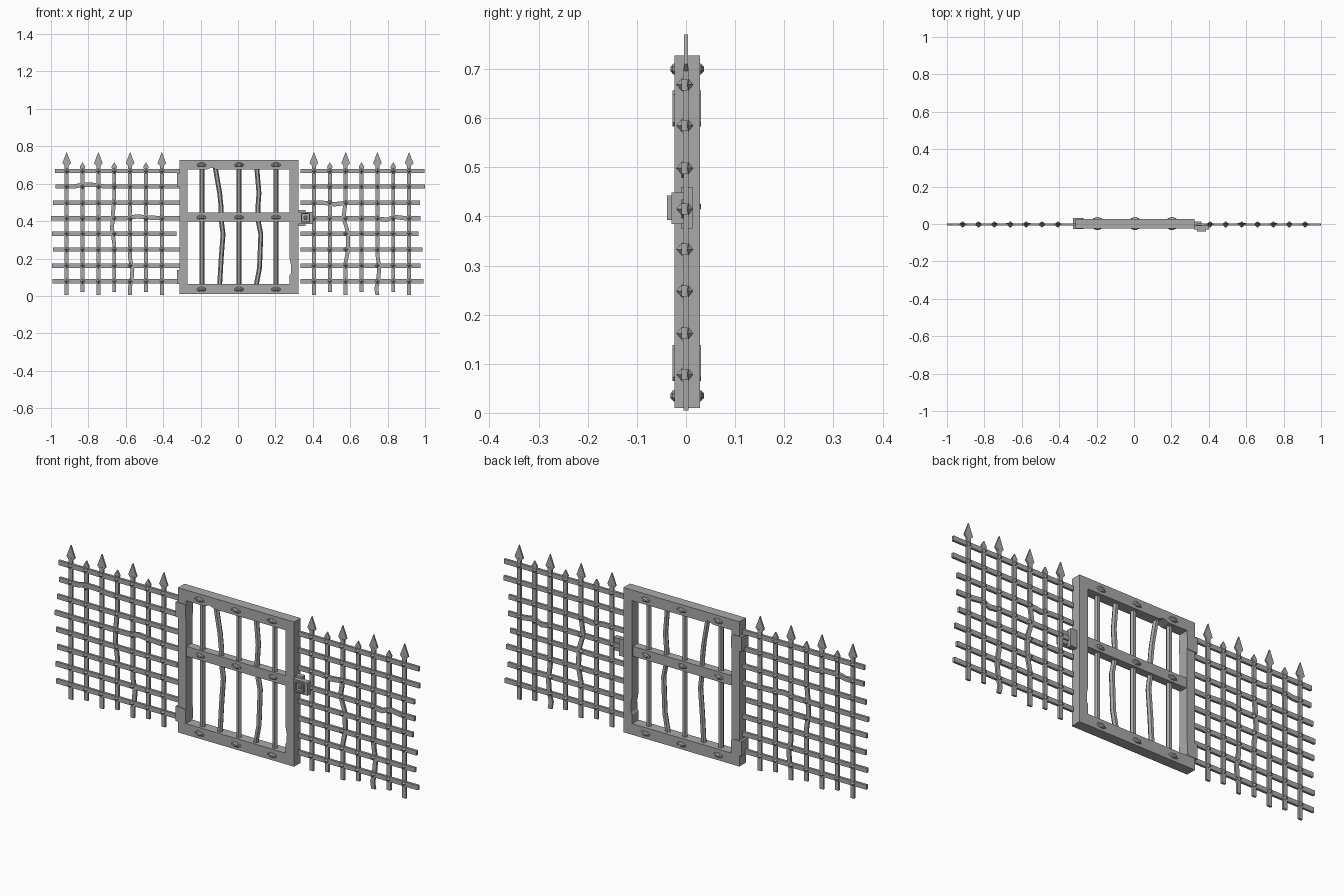
import bpy, bmesh, math, random
from mathutils import Vector, Matrix

random.seed(4)
cube = bpy.data.objects.get("Cube")
if cube:
    bpy.data.objects.remove(cube, do_unlink=True)

iron = bpy.data.materials.new("grey_iron")
iron.use_nodes = True
GREY = (0.4, 0.4, 0.4, 1)
iron.diffuse_color = GREY
iron.node_tree.nodes["Principled BSDF"].inputs["Base Color"].default_value = GREY


def finish(name, bm):
    bmesh.ops.recalc_face_normals(bm, faces=bm.faces)
    mesh = bpy.data.meshes.new(name)
    bm.to_mesh(mesh)
    bm.free()
    mesh.materials.append(iron)
    obj = bpy.data.objects.new(name, mesh)
    bpy.context.collection.objects.link(obj)
    return obj


def plate(bm, outline, y0, y1):
    """Solid with an outline in x, z between two depths."""
    face = bm.faces.new([bm.verts.new((x, y0, z)) for x, z in outline])
    out = bmesh.ops.extrude_face_region(bm, geom=[face])
    verts = [g for g in out["geom"] if isinstance(g, bmesh.types.BMVert)]
    bmesh.ops.translate(bm, verts=verts, vec=(0, y1 - y0, 0))


def box(bm, x0, x1, y0, y1, z0, z1):
    plate(bm, [(x0, z0), (x1, z0), (x1, z1), (x0, z1)], y0, y1)


def strip(bm, path, half, y0, y1, upright):
    """Flat bar following a path, offset sideways by half its width."""
    d = Vector((half, 0)) if upright else Vector((0, half))
    pts = [Vector(p) for p in path]
    plate(bm, [p - d for p in pts] + [p + d for p in reversed(pts)], y0, y1)


def cone(bm, x, y, z, r0, r1, depth, sides, sy, squash=1.0, turn=0.0):
    """Cone or stud pointing along y (sy = -1 front, 1 back)."""
    m = (Matrix.Translation((x, y + sy * depth / 2, z))
         @ Matrix.Diagonal((1, 1, squash, 1))
         @ Matrix.Rotation(-sy * math.pi / 2, 4, 'X')
         @ Matrix.Rotation(turn, 4, 'Z'))
    bmesh.ops.create_cone(bm, cap_ends=True, segments=sides, radius1=r0,
                          radius2=r1, depth=depth, matrix=m)


ROWS = [0.078, 0.162, 0.248, 0.333, 0.415, 0.498, 0.585, 0.668]
COLS = [-0.916 + 0.0848 * i for i in range(7)]

# Bends as (height, sideways shift), keyed by column
BENDS = {
    "left": {3: [(0.52, 0), (0.43, -0.008), (0.36, -0.012), (0.28, 0)],
             4: [(0.2, 0), (0.14, 0.012), (0.09, 0.008), (0.05, 0)]},
    "right": {2: [(0.5, 0), (0.42, -0.012), (0.34, 0.012), (0.25, 0.014), (0.18, 0)],
              4: [(0.22, 0), (0.15, 0.01), (0.08, 0.004), (0.04, -0.006)]},
}
# Row bends as (distance along, height shift)
DIPS = {
    "left": {6: [(0.1, 0), (0.15, 0.01), (0.22, 0.008), (0.26, 0)],
             4: [(0.4, 0), (0.46, 0.01), (0.52, 0.004), (0.6, 0)]},
    "right": {5: [(0.12, 0), (0.18, -0.008), (0.25, 0)],
              4: [(0.4, 0), (0.46, -0.008), (0.5, 0.008), (0.56, 0)]},
}

for side, shift in (("left", 0.0), ("right", 1.322)):
    label = "right" if side == "left" else "left"
    # Upright bars with flat spear points
    bm = bmesh.new()
    for i, cx in enumerate(COLS):
        x, tall = cx + shift, i % 2 == 0
        foot, neck, tip, w = (0.005, 0.705, 0.77, 0.023) if tall else (0.022, 0.685, 0.715, 0.015)
        path = [(x, neck)] + [(x + dx, z) for z, dx in BENDS[side].get(i, [])] + [(x, foot)]
        strip(bm, path, 0.0105, -0.005, 0.005, True)
        plate(bm, [(x - w, neck + 0.005), (x - 0.01, neck - 0.01), (x + 0.01, neck - 0.01),
                   (x + w, neck + 0.005), (x, tip)], -0.004, 0.004)
    finish(label + "_fence_uprights", bm)

    # Cross bars with uneven ends
    bm = bmesh.new()
    for j, z in enumerate(ROWS):
        if side == "left":
            x0, x1 = -0.985 + random.uniform(-0.012, 0.01), -0.31
            if j == 3:
                x1 = -0.328
        else:
            x0, x1 = 0.335, 0.99 + random.uniform(-0.02, 0.01)
            if j == 3:
                x1 = 0.965
        if j == 4 and side == "left":
            x0 = -1.0
        if j == 6 and side == "right":
            x1 = 1.0
        path = [(x0, z)] + [(x0 + dx, z + dz) for dx, dz in DIPS[side].get(j, [])] + [(x1, z)]
        strip(bm, path, 0.0115, -0.009, 0.003, False)
    finish(label + "_fence_cross_bars", bm)

    # Pyramid studs where the bars cross
    bm = bmesh.new()
    for cx in COLS:
        for z in ROWS:
            cone(bm, cx + shift, -0.007, z, 0.015, 0.0, 0.013, 4, -1)
            cone(bm, cx + shift, 0.003, z, 0.015, 0.0, 0.012, 4, 1)
    finish(label + "_fence_studs", bm)

# Gate frame, with worn inner edges on the top rail and one stile
F, B = -0.023, 0.028
bm = bmesh.new()
box(bm, -0.313, -0.27, F, B, 0.01, 0.728)
plate(bm, [(0.324, 0.01), (0.324, 0.728), (0.276, 0.728), (0.276, 0.2),
           (0.284, 0.16), (0.282, 0.12), (0.276, 0.11), (0.276, 0.01)], F, B)
plate(bm, [(-0.27, 0.728), (-0.27, 0.675), (-0.17, 0.675), (-0.14, 0.686),
           (-0.115, 0.675), (0.276, 0.675), (0.276, 0.728)], F, B)
box(bm, -0.27, 0.276, F, B, 0.01, 0.065)
finish("gate_frame", bm)

# Middle rail
bm = bmesh.new()
box(bm, -0.27, 0.278, -0.018, 0.022, 0.397, 0.446)
finish("gate_middle_rail", bm)

# Gate bars: straight ones and two that are bent
S = 0.013
bars = {
    "gate_bar_1": [(-0.193, 0.06), (-0.193, 0.69)],
    "gate_bar_2": [(-0.098, 0.06), (-0.09, 0.2), (-0.08, 0.33), (-0.09, 0.41),
                   (-0.09, 0.47), (-0.098, 0.55), (-0.112, 0.63), (-0.122, 0.69)],
    "gate_bar_3": [(0.005, 0.06), (0.005, 0.69)],
    "gate_bar_4": [(0.098, 0.06), (0.115, 0.15), (0.122, 0.33), (0.106, 0.41),
                   (0.106, 0.47), (0.112, 0.55), (0.1, 0.69)],
    "gate_bar_5": [(0.203, 0.06), (0.203, 0.69)],
}
for name, path in bars.items():
    bm = bmesh.new()
    rings = [[bm.verts.new((x + S * math.cos(a * math.pi / 3), S * math.sin(a * math.pi / 3), z))
              for a in range(6)] for x, z in path]
    for lo, hi in zip(rings, rings[1:]):
        for a in range(6):
            bm.faces.new([lo[a], lo[(a + 1) % 6], hi[(a + 1) % 6], hi[a]])
    bm.faces.new(rings[0])
    bm.faces.new(rings[-1])
    finish(name, bm)

# Oval rivets on both sides of the three rails
bm = bmesh.new()
for x in (-0.195, 0.005, 0.203):
    for z, front, back in ((0.7, F, B), (0.42, -0.018, 0.022), (0.035, F, B)):
        for y, sy in ((front, -1), (back, 1)):
            cone(bm, x, y, z, 0.026, 0.022, 0.004, 8, sy, 0.5, math.pi / 8)
            cone(bm, x, y + sy * 0.004, z, 0.018, 0.009, 0.005, 8, sy, 0.55, math.pi / 8)
finish("gate_rivets", bm)

# Hinge straps wrapped round the stile
for name, z0, z1 in (("upper_hinge", 0.583, 0.656), ("lower_hinge", 0.065, 0.138)):
    bm = bmesh.new()
    c = 0.008
    plate(bm, [(-0.325, z0), (-0.278, z0), (-0.27, z0 + c), (-0.27, z1 - c),
               (-0.278, z1), (-0.325, z1)], -0.027, 0.031)
    finish(name, bm)

# Latch: back plate, lock case and a raised square rim round a knob
bm = bmesh.new()
box(bm, 0.318, 0.36, -0.01, 0.013, 0.375, 0.46)
box(bm, 0.322, 0.402, -0.03, -0.004, 0.385, 0.449)
X, Z, R, T = 0.361, 0.418, 0.022, 0.006
for s in (-1, 1):
    box(bm, X + s * R - T / 2, X + s * R + T / 2, -0.039, -0.03, Z - R, Z + R)
    box(bm, X - R, X + R, -0.039, -0.03, Z + s * R - T / 2, Z + s * R + T / 2)
cone(bm, X, -0.03, Z, 0.012, 0.008, 0.006, 4, -1, 1, math.pi / 4)
finish("latch", bm)
